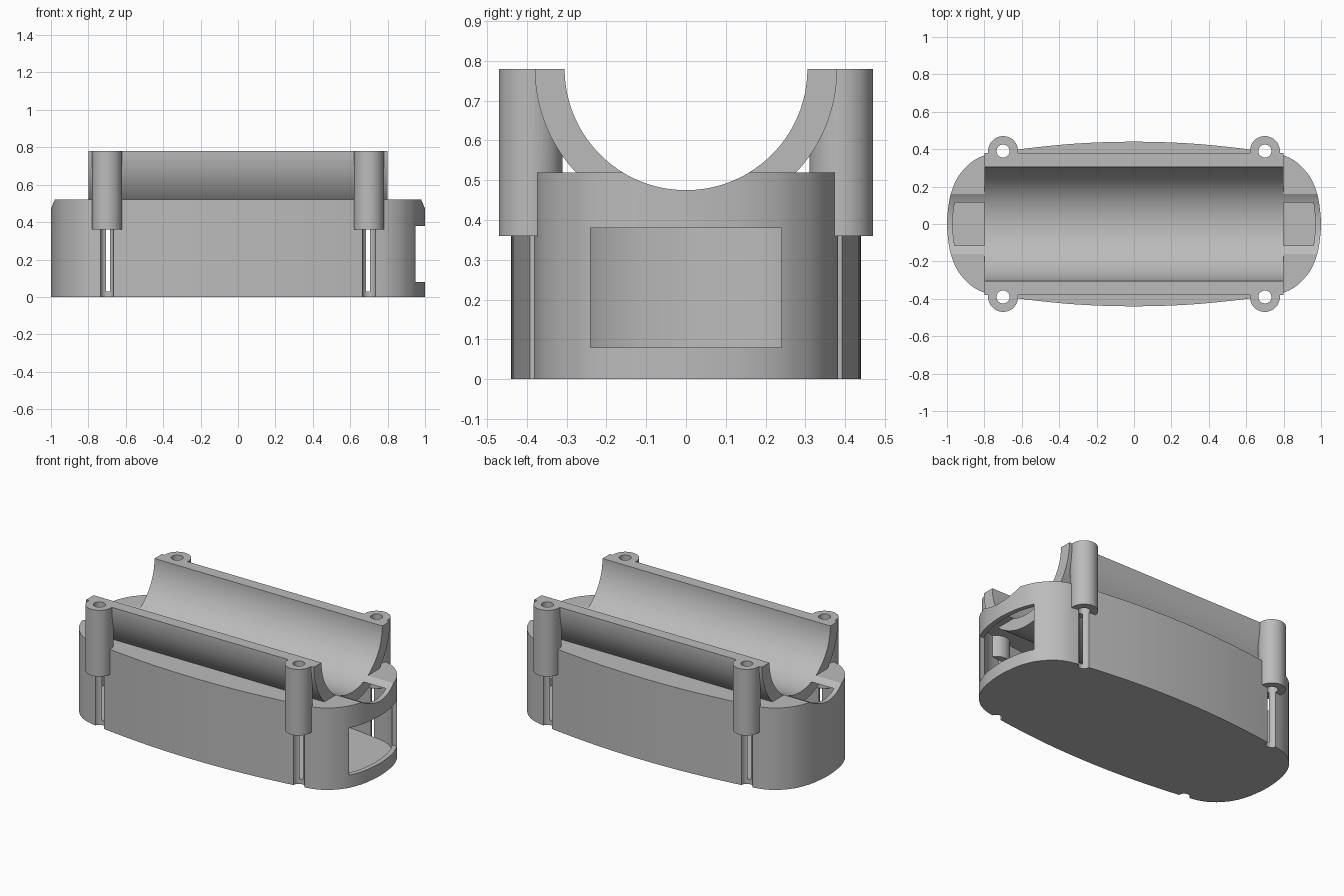
import bpy, bmesh, math
from mathutils import Vector

cube = bpy.data.objects.get("Cube")
if cube:
    bpy.data.objects.remove(cube, do_unlink=True)

grey = bpy.data.materials.new("plain grey")
grey.use_nodes = True
colour = (0.5, 0.5, 0.5, 1)
grey.diffuse_color = colour
grey.node_tree.nodes["Principled BSDF"].inputs["Base Color"].default_value = colour

BODY_TOP, RIM, WALL = 0.52, 0.78, 0.03
BORE_R, CRADLE_R, BOSS_R, HOLE_R = 0.305, 0.38, 0.08, 0.035


def prism(name, points, start, end, axis="z"):
    """Extrude a closed 2D profile along z, or along x with the profile in (y, z)."""
    def place(p, h):
        return (p[0], p[1], h) if axis == "z" else (h, p[0], p[1])
    bm = bmesh.new()
    low = [bm.verts.new(place(p, start)) for p in points]
    high = [bm.verts.new(place(p, end)) for p in points]
    bm.faces.new(low)
    bm.faces.new(high)
    n = len(points)
    for i in range(n):
        j = (i + 1) % n
        bm.faces.new((low[i], low[j], high[j], high[i]))
    bmesh.ops.recalc_face_normals(bm, faces=bm.faces)
    mesh = bpy.data.meshes.new(name)
    bm.to_mesh(mesh)
    bm.free()
    mesh.materials.append(grey)
    ob = bpy.data.objects.new(name, mesh)
    bpy.context.collection.objects.link(ob)
    return ob


def arc(cx, cy, r, a0, a1, steps):
    return [(cx + r * math.cos(a0 + (a1 - a0) * i / steps),
             cy + r * math.sin(a0 + (a1 - a0) * i / steps)) for i in range(steps + 1)]


def circle(cx, cy, r, steps=48):
    return arc(cx, cy, r, 0, 2 * math.pi, steps)[:-1]


def smooth_loop(ctrl, sub):
    """Closed curve through the control points."""
    out, n = [], len(ctrl)
    for i in range(n):
        a, b, c, d = (Vector(ctrl[(i + k) % n]) for k in (-1, 0, 1, 2))
        for s in range(sub):
            t = s / sub
            out.append(0.5 * (2 * b + (c - a) * t + (2 * a - 5 * b + 4 * c - d) * t ** 2
                              + (3 * b - a - 3 * c + d) * t ** 3))
    return out


def inset(loop, dist):
    """Move a counter-clockwise loop inwards."""
    out = []
    for i, p in enumerate(loop):
        t = (loop[(i + 1) % len(loop)] - loop[i - 1]).normalized()
        out.append(p + Vector((-t.y, t.x)) * dist)
    return out


def combine(target, other, operation):
    mod = target.modifiers.new(other.name, "BOOLEAN")
    mod.operation, mod.solver, mod.object = operation, "EXACT", other
    bpy.context.view_layer.update()
    result = target.evaluated_get(bpy.context.evaluated_depsgraph_get())
    mesh = bpy.data.meshes.new_from_object(result)
    target.modifiers.clear()
    target.data = mesh
    bpy.data.objects.remove(other, do_unlink=True)


# Plan outline: bowed sides with rounded ends, mirrored from one quarter
quarter = [(1, 0), (0.99, 0.11), (0.975, 0.175), (0.95, 0.236), (0.92, 0.28),
           (0.87, 0.33), (0.8, 0.367), (0.7, 0.387), (0.55, 0.407), (0.35, 0.427),
           (0.17, 0.437), (0, 0.44)]
half = quarter + [(-x, y) for x, y in quarter[-2::-1]]
outline = smooth_loop(half + [(x, -y) for x, y in half[-2:0:-1]], 4)

# Hollow body with floor and lid
housing = prism("housing", outline, 0, BODY_TOP)
cavity = prism("cavity", inset(outline, WALL), WALL, 0.4975)
combine(housing, cavity, "DIFFERENCE")

# Half-round cradle across the top
cradle = prism("cradle", arc(0, RIM, CRADLE_R, math.pi, 2 * math.pi, 64), -0.8, 0.8, "x")
combine(housing, cradle, "UNION")

# Four screw bosses
corners = [(sx * 0.7, sy * 0.39) for sx in (-1, 1) for sy in (-1, 1)]
for x, y in corners:
    combine(housing, prism("screw_boss", circle(x, y, BOSS_R), 0.36, RIM), "UNION")

# Long bore, screw holes and end window
combine(housing, prism("bore", circle(0, RIM, BORE_R, 128), -1.2, 1.2, "x"), "DIFFERENCE")
for x, y in corners:
    combine(housing, prism("screw_hole", circle(x, y, HOLE_R, 32), -0.1, 1), "DIFFERENCE")
opening = [(-0.24, 0.08), (0.24, 0.08), (0.24, 0.38), (-0.24, 0.38)]
combine(housing, prism("end_window", opening, 0.85, 1.2, "x"), "DIFFERENCE")

bpy.ops.object.select_all(action="DESELECT")
housing.select_set(True)
bpy.context.view_layer.objects.active = housing
bpy.ops.object.shade_smooth_by_angle(angle=math.radians(30))
